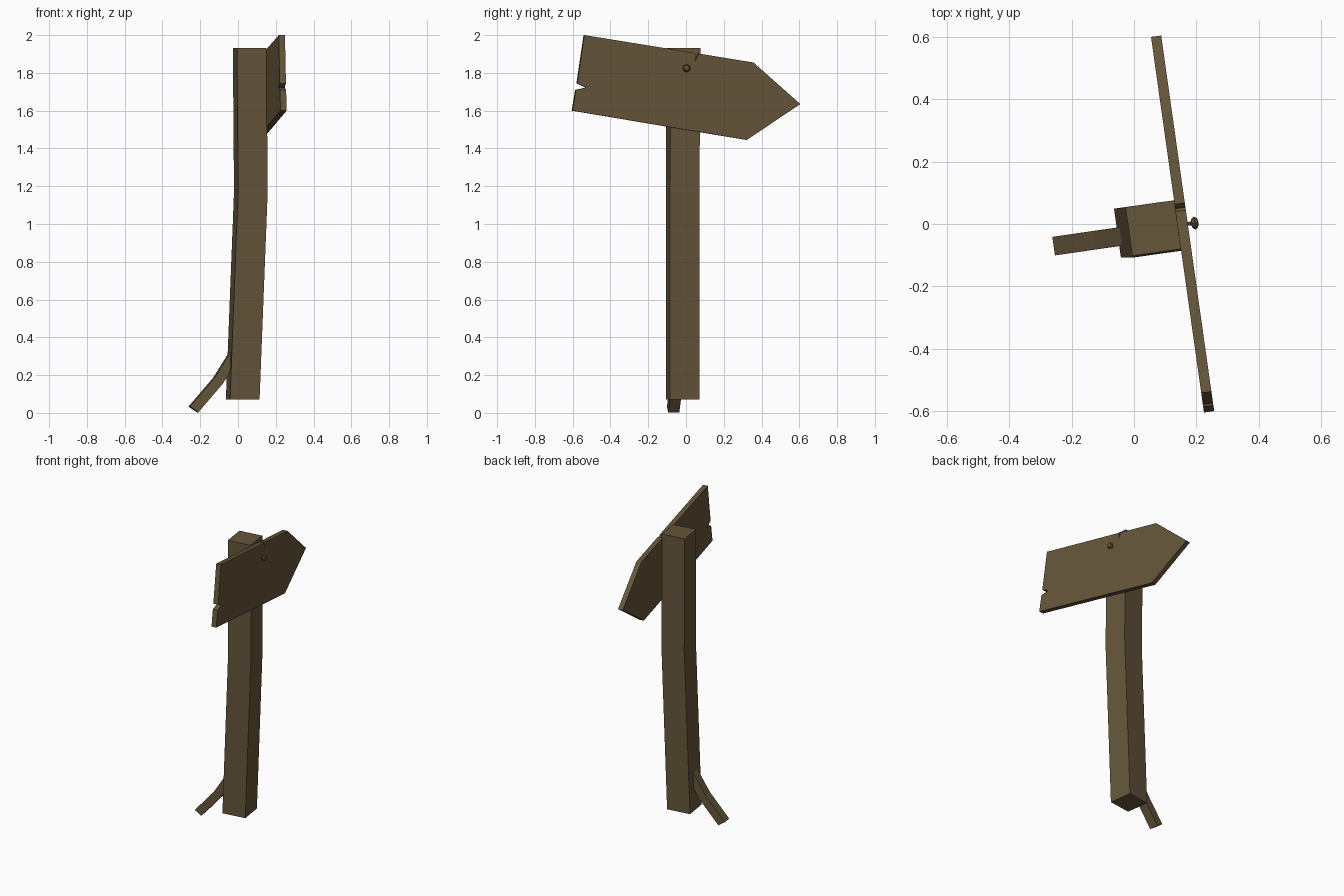
import bpy, bmesh
from math import radians, pi
from mathutils import Matrix, Vector

if "Cube" in bpy.data.objects:
    bpy.data.objects.remove(bpy.data.objects["Cube"])

YAW = radians(8)
AX = Vector((0.990, 0.139, 0))   # direction the board faces
AY = Vector((-0.139, 0.990, 0))  # direction along the board

wood = bpy.data.materials.new("weathered_wood")
wood.diffuse_color = (0.13, 0.092, 0.042, 1)
wood.use_nodes = True
wood.node_tree.nodes["Principled BSDF"].inputs["Base Color"].default_value = wood.diffuse_color


def finish(name, bm):
    bmesh.ops.recalc_face_normals(bm, faces=bm.faces)
    me = bpy.data.meshes.new(name)
    bm.to_mesh(me)
    bm.free()
    me.materials.append(wood)
    ob = bpy.data.objects.new(name, me)
    bpy.context.collection.objects.link(ob)
    return ob


def beam(name, sections):
    """Loft four-sided sections given as (centre, u half-vector, v half-vector)."""
    bm = bmesh.new()
    rings = []
    for c, u, v in sections:
        c = Vector(c)
        rings.append([bm.verts.new(c + a * u + b * v)
                      for a, b in ((-1, -1), (1, -1), (1, 1), (-1, 1))])
    for lo, hi in zip(rings, rings[1:]):
        for i in range(4):
            j = (i + 1) % 4
            bm.faces.new((lo[i], lo[j], hi[j], hi[i]))
    bm.faces.new(rings[0])
    bm.faces.new(rings[-1])
    return finish(name, bm)


# Bent square post
h = 0.079
beam("post", [((x, y, z), AX * h, AY * h) for x, y, z in
              ((0.025, -0.018, 0.07), (0.068, -0.018, 1.17), (0.062, -0.013, 1.932))])

# Bent side branch near the foot
w = 0.027
side = AY * 0.03
beam("branch", [
    ((0.0, -0.034, 0.34), Vector((-0.84, -0.118, 0.53)) * w, side),
    ((-0.106, -0.049, 0.17), Vector((-0.80, -0.112, 0.59)) * w, side),
    ((-0.236, -0.068, 0.0185), Vector((-0.82, -0.115, 0.56)) * w, side)])

# Arrow board with an end notch and a crack in the top edge
outline = [(-0.603, 1.60), (0.32, 1.445), (0.603, 1.635), (0.355, 1.855),
           (0.066, 1.902), (0.045, 1.86), (0.052, 1.89), (0.042, 1.906), (-0.54, 2.0),
           (-0.578, 1.745), (-0.53, 1.722), (-0.585, 1.71)]
bm = bmesh.new()
back = bm.faces.new([bm.verts.new(Vector((0.156 - 0.141 * y, y, z)) - AX * 0.0165)
                     for y, z in outline])
ext = bmesh.ops.extrude_face_region(bm, geom=[back], use_keep_orig=True)
bmesh.ops.translate(bm, vec=AX * 0.033,
                    verts=[g for g in ext["geom"] if isinstance(g, bmesh.types.BMVert)])
finish("arrow_board", bm)

# Nail: thin shank and a flattened head
bm = bmesh.new()
turn = Matrix.Rotation(YAW, 4, 'Z') @ Matrix.Rotation(pi / 2, 4, 'Y')
bmesh.ops.create_cone(bm, cap_ends=True, segments=8, radius1=0.006, radius2=0.006,
                      depth=0.06, matrix=Matrix.Translation((0.163, -0.001, 1.825)) @ turn)
bmesh.ops.create_uvsphere(bm, u_segments=8, v_segments=4, radius=0.021,
                          matrix=Matrix.Translation((0.195, 0.003, 1.825)) @ turn
                          @ Matrix.Diagonal((1, 1, 0.6, 1)))
finish("nail", bm)
